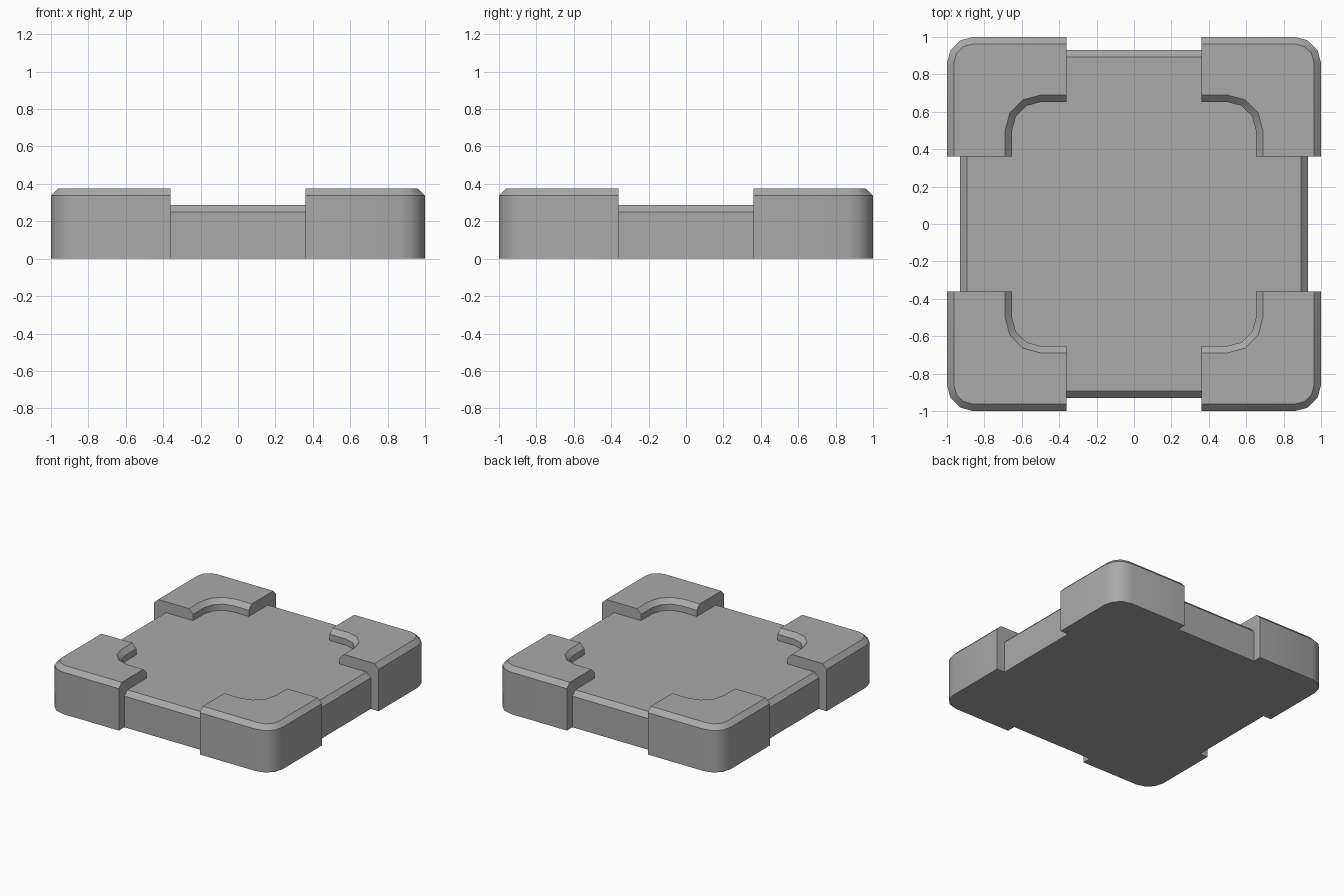
import bpy, bmesh
from math import radians, sin, cos

if "Cube" in bpy.data.objects:
    bpy.data.objects.remove(bpy.data.objects["Cube"])

# Single matte grey
grey = bpy.data.materials.new("grey")
grey.use_nodes = True
colour = (0.4, 0.4, 0.4, 1)
grey.diffuse_color = colour
grey.node_tree.nodes["Principled BSDF"].inputs["Base Color"].default_value = colour

CHAMFER = 0.037
END = 0.36          # where each corner block stops along a side


def arc(centre, radius, start, stop, steps=3):
    angles = [radians(start + (stop - start) * i / steps) for i in range(steps + 1)]
    return [(centre + radius * cos(a), centre + radius * sin(a)) for a in angles]


def chamfered_slab(name, profile, height, turn=0):
    """Extrude profile(inset) up to height with a chamfered top edge."""
    bm = bmesh.new()
    levels = [(0, 0), (height - CHAMFER, 0), (height, CHAMFER)]
    rings = [[bm.verts.new((x, y, z)) for x, y in profile(inset)] for z, inset in levels]
    n = len(rings[0])
    for low, high in zip(rings, rings[1:]):
        for i in range(n):
            j = (i + 1) % n
            bm.faces.new((low[i], low[j], high[j], high[i]))
    bm.faces.new(rings[0][::-1])
    bm.faces.new(rings[-1])
    mesh = bpy.data.meshes.new(name)
    bm.to_mesh(mesh)
    bm.free()
    mesh.materials.append(grey)
    obj = bpy.data.objects.new(name, mesh)
    bpy.context.collection.objects.link(obj)
    obj.rotation_euler.z = radians(turn)
    bpy.ops.object.select_all(action="DESELECT")
    obj.select_set(True)
    bpy.context.view_layer.objects.active = obj
    bpy.ops.object.shade_smooth_by_angle(angle=radians(35))


def square(inset):
    h = 0.93 - inset
    return [(-h, -h), (h, -h), (h, h), (-h, h)]


def corner(inset):
    outer = arc(0.86, 0.14 - inset, 0, 90)
    inner = arc(0.5, 0.152 + inset, 90, 0)
    return ([(1 - inset, END)] + outer + [(END, 1 - inset), (END, 0.652 + inset)]
            + inner + [(0.652 + inset, END)])


# Base plate
chamfered_slab("base_plate", square, 0.287)

# Four raised corner blocks
for i, name in enumerate(("back_left", "back_right", "front_right", "front_left")):
    chamfered_slab(name + "_corner_block", corner, 0.374, 90 * i)
